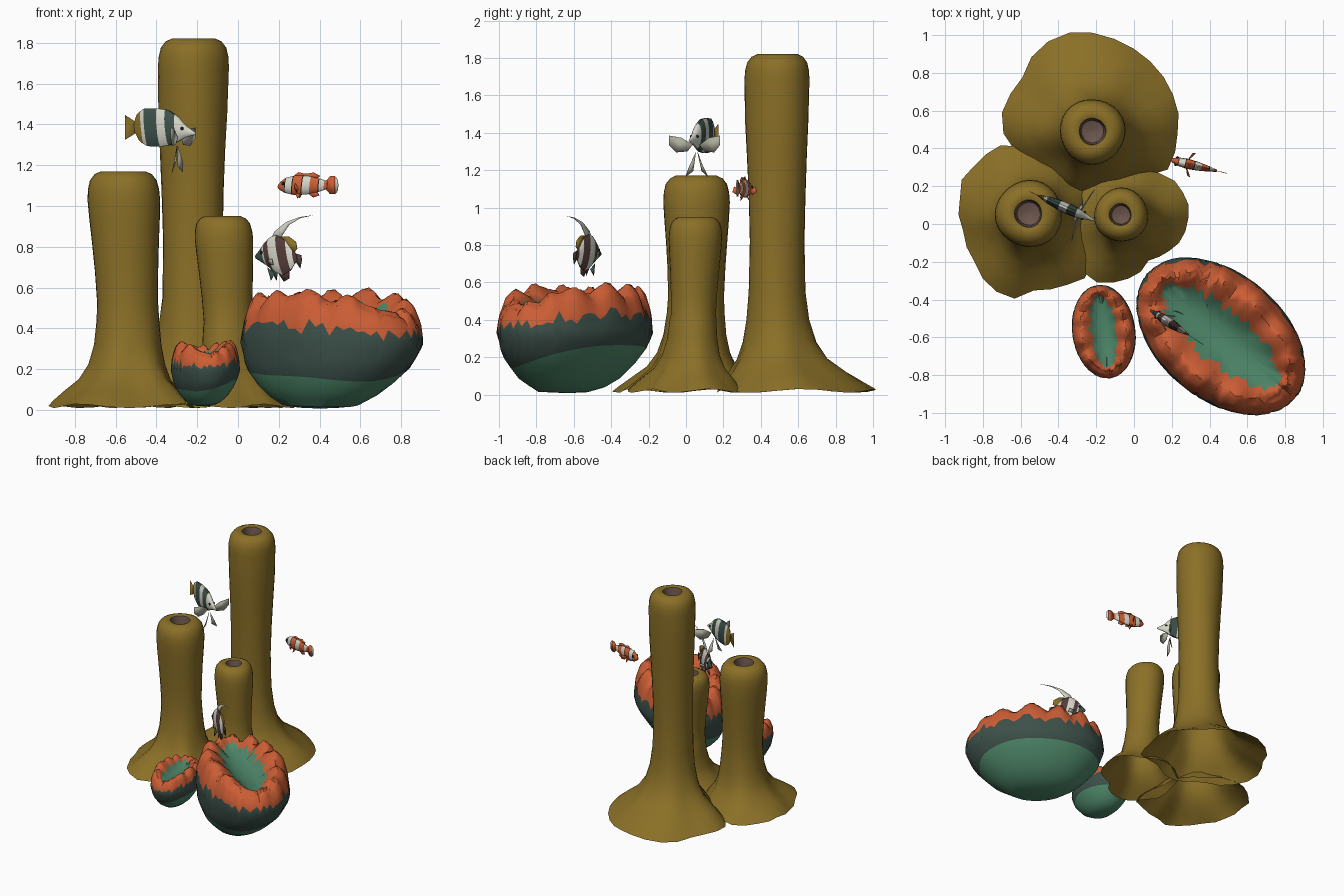
import bpy, bmesh, math, random
from mathutils import Vector, Matrix

random.seed(4)
cube = bpy.data.objects.get("Cube")
if cube:
    bpy.data.objects.remove(cube, do_unlink=True)


def material(name, *rgb):
    m = bpy.data.materials.new(name)
    m.use_nodes = True
    m.diffuse_color = (*rgb, 1)
    m.node_tree.nodes["Principled BSDF"].inputs["Base Color"].default_value = (*rgb, 1)
    return m


OCHRE = material("ochre", .255, .16, .02)
HOLE = material("hole_brown", .15, .095, .075)
ORANGE = material("coral_orange", .60, .11, .035)
SLATE = material("dark_slate_green", .045, .08, .065)
GREEN = material("sea_green", .075, .24, .14)
WHITE = material("shell_white", .66, .66, .58)
BROWN = material("maroon_brown", .085, .045, .04)
GREY = material("fin_grey", .42, .42, .34)
BLACK = material("black", .012, .014, .013)


def finish(bm, name, mats, matrix=None, angle=40):
    bmesh.ops.recalc_face_normals(bm, faces=bm.faces)
    mesh = bpy.data.meshes.new(name)
    bm.to_mesh(mesh)
    bm.free()
    for m in mats:
        mesh.materials.append(m)
    obj = bpy.data.objects.new(name, mesh)
    bpy.context.collection.objects.link(obj)
    if matrix:
        obj.matrix_world = matrix
    bpy.ops.object.select_all(action='DESELECT')
    obj.select_set(True)
    bpy.context.view_layer.objects.active = obj
    bpy.ops.object.shade_smooth_by_angle(angle=math.radians(angle))
    return obj


def loft(bm, rings, rule):
    """Skin rings of points and close the last; rule(row) gives the material slot."""
    rows = [[bm.verts.new(p) for p in ring] for ring in rings]
    n = len(rows[0])
    for k in range(len(rows) - 1):
        for i in range(n):
            j = (i + 1) % n
            f = bm.faces.new((rows[k][i], rows[k][j], rows[k + 1][j], rows[k + 1][i]))
            f.material_index = rule(k)
    bm.faces.new(rows[-1]).material_index = rule(len(rows) - 2)
    return rows


def interp(table, x):
    """Linear lookup of a row of values; first column is the sorted key."""
    for a, b in zip(table, table[1:]):
        if x <= b[0]:
            t = max(0, (x - a[0]) / (b[0] - a[0]))
            return [p + (q - p) * t for p, q in zip(a[1:], b[1:])]
    return table[-1][1:]


# ---------- tube sponges: round column, flared skirt, sunken mouth ----------
FLARE = [(.02, 1), (.06, .86), (.12, .62), (.19, .36), (.28, .19), (.4, .08), (.55, .02)]
COLUMN = [(.45, .84), (.58, .87), (.7, .92), (.8, .97)]
CAP = [(.8, 1), (.5, .98), (.25, .92), (.08, .79), (0, .62), (0, .5), (.03, .41),
       (.15, .38), (.6, .34), (.7, .05)]


def sponge(name, base, top, height, radius, zscale, outline):
    seg = 28
    polar = sorted((math.atan2(y - base[1], x - base[0]),
                    math.hypot(x - base[0], y - base[1])) for x, y in outline)
    polar = ([(a - math.tau, r) for a, r in polar[-2:]] + polar
             + [(a + math.tau, r) for a, r in polar[:2]])
    angles = [-math.pi + math.tau * i / seg for i in range(seg)]
    skirt = [interp(polar, a)[0] * random.uniform(.97, 1.02) for a in angles]
    levels = [(z * zscale if z > .02 else z, radius * .84, w) for z, w in FLARE]
    levels += [(f * height, radius * r, 0) for f, r in COLUMN if f * height > .56 * zscale]
    levels += [(height - d * radius, radius * r, 0) for d, r in CAP]
    rings = []
    for z, r, w in levels:
        t = min(1, z / height)
        cx = base[0] + (top[0] - base[0]) * t
        cy = base[1] + (top[1] - base[1]) * t
        ring = []
        for a, s in zip(angles, skirt):
            # soft root-like folds part way down the skirt
            fold = .3 * w * (1 - w) * math.sin(6 * a + 5 * radius)
            q = r * (1 + .02 * math.sin(3 * a + 4 * z)) * (1 - w) + s * w * (1 + fold)
            ring.append((cx + q * math.cos(a), cy + q * math.sin(a),
                         z + .01 * w * math.sin(5 * a)))
        rings.append(ring)
    mouth = len(levels) - 4
    bm = bmesh.new()
    loft(bm, rings, lambda k: int(k >= mouth))
    finish(bm, name, [OCHRE, HOLE], angle=50)


sponge("tall_sponge", (-.22, .48), (-.22, .49), 1.82, .174, 1, [
    (-.39, 1), (0, .94), (.08, .86), (.23, .57), (.2, .29), (0, .25), (-.25, .17),
    (-.5, .28), (-.7, .48), (-.71, .54), (-.62, .74)])
sponge("middle_sponge", (-.53, .05), (-.56, .055), 1.17, .178, .8, [
    (-.91, .22), (-.7, .42), (-.47, .36), (-.3, .25), (-.25, .05), (-.26, -.28),
    (-.5, -.34), (-.65, -.4), (-.79, -.29), (-.9, -.07)])
sponge("short_sponge", (-.03, .03), (-.073, .05), .95, .143, .75, [
    (0, .29), (.24, .21), (.3, .08), (.21, -.13), (.08, -.2), (-.16, -.32),
    (-.26, -.27), (-.32, .05), (-.2, .26)])

# ---------- cup corals: bowl, ruffled orange lip, green hollow ----------
CUP = [(0, .02, .02, .008), (1, .38, .38, .015), (2, .66, .66, .09), (3, .9, .9, .21),
       (4, 1, 1, .33), (5, .97, .97, .43), (6, .9, .87, .52), (7, .84, .7, .565),
       (8, .8, .52, .535), (9, .74, .34, .48), (10, .45, .18, .45), (11, .02, .02, .44)]


def cup_coral(name, centre, a, b, turn, zscale, lift, drift, lip):
    seg = 80
    jag = [random.uniform(-.35, .35) + (.15 if i % 2 else -.15) for i in range(seg)]
    rot = Matrix.Rotation(turn, 3, 'Z')
    rings = []
    for row in range(31):
        ring = []
        part = min(3, (row // 5) if row < 10 else (2 if row < 24 else 3))
        start, count = ((0, 5), (5, 5), (10, 14), (24, 6))[part]
        for i in range(seg):
            p = math.tau * i / seg
            nose = max(0, math.cos(p + .15))
            edges = [0, 3.05 + .4 * math.sin(p) - .5 * nose ** 2,
                     4.95 + .15 * math.sin(p) - .55 * nose ** 2 + jag[i],
                     8.6 + jag[(i * 7) % seg] * 1.2, 11]
            t = edges[part] + (edges[part + 1] - edges[part]) * (row - start) / count
            fa, fb, z = interp(CUP, t)
            # broad ruffles across the lip, both ends lower, one end lowest
            rim = max(0, 1 - abs(t - 6.8) / 2.6)
            fold = abs(math.sin(5.5 * p + .8 * math.sin(3 * p))) + .4 * math.sin(13 * p + 1)
            z += lip * rim * (.04 * fold - .012)
            z -= rim * (.04 * math.cos(p) ** 2 + .07 * nose ** 4)
            grow = 1 + .045 * rim * (fold - .6)
            v = rot @ Vector((a * fa * grow * math.cos(p), b * fb * grow * math.sin(p), 0))
            low = drift * max(0, 1 - z / .3)
            ring.append((centre[0] + v.x - low, centre[1] + v.y - low * .7, lift + z * zscale))
        rings.append(ring)
    bm = bmesh.new()
    rows = loft(bm, rings, lambda k: 0 if k < 5 else 1 if k < 10 else 2 if k < 24 else 0)
    bm.faces.new(rows[0])
    finish(bm, name, [GREEN, SLATE, ORANGE], angle=35)


cup_coral("large_cup_coral", (.46, -.595), .515, .335, math.radians(-40), 1, 0, .06, 1)
cup_coral("small_cup_coral", (-.16, -.57), .25, .168, math.radians(-82), .55, .015, .01, .9)


# ---------- fish: nose along local +x ----------
class Fish:
    def __init__(self, name, location, heading):
        self.name = name
        self.matrix = Matrix.Translation(location) @ Matrix.Rotation(math.radians(heading), 4, 'Z')

    def body(self, stations, mats, bands, slant):
        """stations: x, centre height, half height, half width, tail to nose.
        bands: (front limit, slot) from tail to nose; slant leans the rings."""
        bm = bmesh.new()
        lo, hi = stations[0][0], stations[-1][0]
        xs = sorted([lo + (hi - lo) * k / 20 for k in range(21)]
                    + [limit for limit, slot in bands[:-1]])
        rings = []
        for x in xs:
            mid, h, w = interp(stations, x)
            rings.append([(x + slant * h * math.sin(q), w * math.cos(q), mid + h * math.sin(q))
                          for q in (math.tau * i / 14 for i in range(14))])
        rows = loft(bm, rings, lambda k: next(
            slot for limit, slot in bands if (xs[k] + xs[k + 1]) / 2 <= limit))
        bm.faces.new(rows[0]).material_index = bands[0][1]
        finish(bm, self.name + "_body", mats, self.matrix)

    def fin(self, part, mat, points):
        """Thin plate; points are (x, z) in the middle plane or (x, y, z)."""
        pts = [Vector((p[0], 0, p[1]) if len(p) == 2 else p) for p in points]
        bm = bmesh.new()
        f = bm.faces.new([bm.verts.new(p) for p in pts])
        bmesh.ops.triangulate(bm, faces=[f])
        obj = finish(bm, self.name + "_" + part, [mat], self.matrix)
        solid = obj.modifiers.new("thickness", 'SOLIDIFY')
        solid.thickness, solid.offset = .003, 0

    def paired(self, part, mat, points):
        for side, s in (("left", 1), ("right", -1)):
            self.fin(side + "_" + part, mat, [(x, s * y, z) for x, y, z in points])

    def eyes(self, x, y, z, r):
        for side, s in (("left", 1), ("right", -1)):
            bm = bmesh.new()
            bmesh.ops.create_uvsphere(bm, u_segments=10, v_segments=6, radius=r)
            finish(bm, self.name + "_" + side + "_eye", [BLACK],
                   self.matrix @ Matrix.Translation((x, s * y, z)))


# Disc-shaped banded fish
disc = Fish("disc_fish", (-.37, .09, 1.385), -24)
disc.body([(-.15, 0, .024, .004), (-.13, 0, .07, .01), (-.09, 0, .094, .02), (-.02, 0, .096, .028),
           (.04, 0, .088, .03), (.09, -.005, .06, .025), (.125, -.018, .03, .015), (.178, -.03, .005, .004)],
          [OCHRE, SLATE, WHITE],
          [(-.11, 0), (-.09, 2), (-.02, 1), (.025, 2), (.075, 1), (1, 2)], -.1)
disc.fin("tail", OCHRE, [(-.14, .025), (-.2, .06), (-.183, 0), (-.2, -.06), (-.14, -.025)])
disc.paired("pectoral_fin", GREY, [(.09, .02, -.05), (.1, .08, -.012), (.11, .15, .0),
                                   (.11, .15, -.05), (.1, .11, -.09), (.09, .05, -.085)])
disc.paired("pelvic_fin", GREY, [(.08, .005, -.09), (.09, .04, -.165), (.08, .066, -.22), (.07, .025, -.19)])
disc.eyes(.112, .018, -.005, .008)

# Small striped reef fish
reef = Fish("striped_fish", (.34, .305, 1.102), 166.5)
reef.body([(-.1, 0, .02, .006), (-.06, 0, .033, .014), (0, 0, .046, .023), (.06, 0, .05, .027),
           (.11, 0, .038, .022), (.135, -.003, .022, .014), (.148, -.005, .008, .006)],
          [ORANGE, WHITE, BLACK],
          [(-.085, 0), (-.06, 1), (-.055, 2), (-.015, 0), (.022, 1), (.027, 2),
           (.07, 0), (.075, 2), (.108, 1), (.112, 2), (1, 0)], -.1)
reef.fin("tail", ORANGE, [(-.09, .018), (-.115, .044), (-.14, .044), (-.14, -.044), (-.115, -.044), (-.09, -.018)])
reef.fin("tail_edge", WHITE, [(-.14, .044), (-.153, .028), (-.156, 0), (-.153, -.028), (-.14, -.044)])
reef.fin("dorsal_fin", ORANGE, [(.07, .045), (.045, .064), (.01, .056), (-.03, .062), (-.065, .045), (-.05, .03)])
reef.fin("anal_fin", ORANGE, [(.0, -.04), (-.03, -.06), (-.06, -.05), (-.05, -.03)])
reef.paired("pectoral_fin", ORANGE, [(.06, .022, -.01), (.045, .06, .01), (.03, .065, -.02), (.045, .04, -.035)])
reef.paired("pelvic_fin", ORANGE, [(.06, .01, -.04), (.045, .025, -.064), (.03, .012, -.045)])
reef.eyes(.118, .019, .008, .008)

# Tall fish with a trailing streamer
banner = Fish("streamer_fish", (.2, -.53, .76), 147)
banner.body([(-.105, -.01, .018, .004), (-.085, -.01, .035, .008), (-.055, 0, .075, .016), (-.01, 0, .1, .024),
             (.03, 0, .09, .026), (.07, 0, .06, .022), (.1, -.005, .034, .015), (.135, -.01, .008, .005)],
            [BROWN, WHITE, SLATE],
            [(-.085, 0), (-.055, 1), (-.005, 0), (.045, 1), (.075, 0), (.085, 1), (1, 2)], .22)
banner.fin("streamer", WHITE, [(.05, .07), (.025, .115), (-.04, .16), (-.12, .186), (-.2, .195),
                               (-.125, .18), (-.06, .148), (-.015, .09)])
banner.fin("rear_dorsal_fin", OCHRE, [(-.01, .09), (-.06, .09), (-.1, .065), (-.108, .03), (-.08, .005)])
banner.fin("anal_fin", BROWN, [(.01, -.08), (-.03, -.13), (-.06, -.115), (-.06, -.05)])
banner.fin("tail", BROWN, [(-.095, .008), (-.13, .0), (-.135, -.025), (-.125, -.065), (-.095, -.028)])
banner.paired("pelvic_fin", SLATE, [(.06, .012, -.06), (.03, .025, -.125), (.015, .012, -.09)])
banner.paired("pectoral_fin", GREY, [(.05, .024, -.02), (.01, .045, -.02), (.005, .042, -.05), (.04, .025, -.045)])
banner.eyes(.09, .017, .012, .008)
